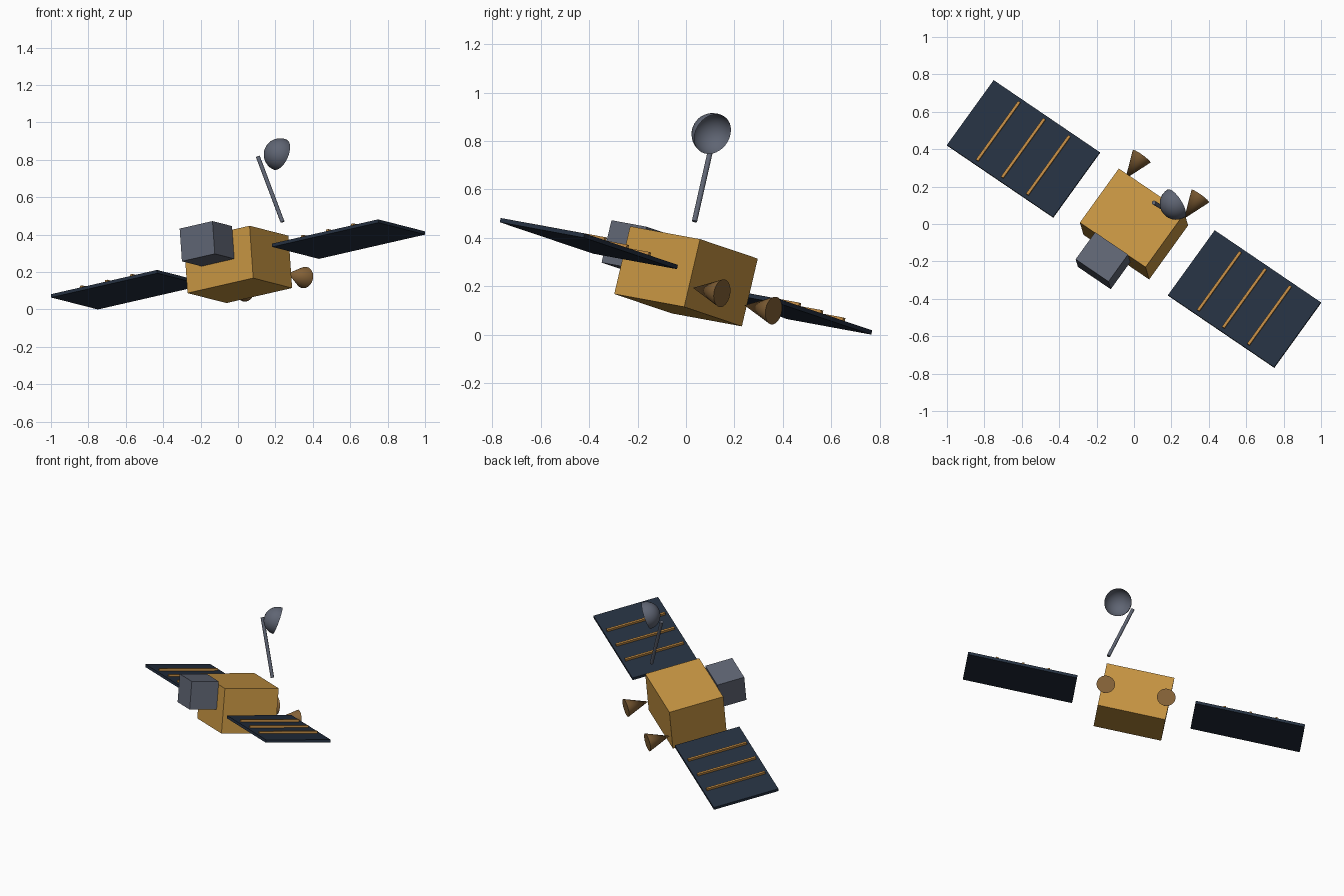
import bpy, bmesh, math
from mathutils import Matrix, Vector

if "Cube" in bpy.data.objects:
    bpy.data.objects.remove(bpy.data.objects["Cube"], do_unlink=True)


def material(name, rgb):
    m = bpy.data.materials.new(name)
    m.use_nodes = True
    colour = (*rgb, 1)
    m.diffuse_color = colour
    m.node_tree.nodes["Principled BSDF"].inputs["Base Color"].default_value = colour
    return m


GOLD = material("gold foil", (0.57, 0.30, 0.055))
NAVY = material("navy solar cell", (0.018, 0.030, 0.052))
ORANGE = material("orange strip", (0.52, 0.25, 0.055))
GREY = material("slate grey", (0.115, 0.130, 0.172))
BROWN = material("nozzle brown", (0.23, 0.12, 0.038))

# Tilted frame of the craft: along the wings, front to back, and up
U = Vector((0.813, -0.552, 0.186)).normalized()
V = Vector((0.578, 0.802, -0.148))
V = (V - U * V.dot(U)).normalized()
CRAFT = Matrix((U, V, U.cross(V))).transposed().to_4x4()
CRAFT.translation = (0, 0, 0.241)


def finish(name, bm, mat, matrix, smooth=False):
    mesh = bpy.data.meshes.new(name)
    bm.to_mesh(mesh)
    bm.free()
    mesh.materials.append(mat)
    ob = bpy.data.objects.new(name, mesh)
    bpy.context.collection.objects.link(ob)
    ob.matrix_world = matrix
    if smooth:
        bpy.ops.object.select_all(action="DESELECT")
        ob.select_set(True)
        bpy.context.view_layer.objects.active = ob
        bpy.ops.object.shade_smooth_by_angle(angle=math.radians(40))
    return ob


def box(name, centre, size, mat):
    bm = bmesh.new()
    bmesh.ops.create_cube(bm, size=1, matrix=Matrix.Translation(centre) @ Matrix.Diagonal((*size, 1)))
    finish(name, bm, mat, CRAFT)


def cone(name, start, end, r1, r2, mat, frame, sides):
    """Cone or cylinder running between two points of a frame."""
    a, b = Vector(start), Vector(end)
    bm = bmesh.new()
    bmesh.ops.create_cone(bm, cap_ends=True, segments=sides, radius1=r1, radius2=r2, depth=(b - a).length)
    turn = (b - a).to_track_quat("Z", "Y").to_matrix().to_4x4()
    finish(name, bm, mat, frame @ Matrix.Translation((a + b) / 2) @ turn, True)


# Main body and instrument box on its front
box("body", (0, 0, 0), (0.432, 0.36, 0.288), GOLD)
box("instrument_box", (-0.006, -0.27, 0.074), (0.216, 0.18, 0.18), GREY)

# Wings with raised strips, and rear nozzles
for side, label in ((1, "left"), (-1, "right")):
    box(f"{label}_solar_panel", (side * 0.727, 0, 0), (0.698, 0.432, 0.018), NAVY)
    for i in range(3):
        box(f"{label}_strip_{i + 1}", (side * (0.562 + 0.165 * i), 0, 0.015),
            (0.015, 0.39, 0.018), ORANGE)
    cone(f"{label}_nozzle", (side * 0.193, 0.335, -0.058), (side * 0.193, 0.185, -0.058),
         0.058, 0, BROWN, CRAFT, 32)

# Antenna mast
cone("antenna_mast", (0.238, 0.035, 0.468), (0.106, 0.114, 0.818),
     0.011, 0.011, GREY, Matrix(), 16)

# Hollow half-sphere dish, open towards its aim
bm = bmesh.new()
bmesh.ops.create_uvsphere(bm, u_segments=32, v_segments=16, radius=0.0875)
upper = [v for v in bm.verts if v.co.z > 0.001]
bmesh.ops.delete(bm, geom=upper, context="VERTS")
aim = Vector((0.79, 0.50, -0.35)).to_track_quat("Z", "Y").to_matrix().to_4x4()
finish("antenna_dish", bm, GREY, Matrix.Translation((0.225, 0.11, 0.828)) @ aim, True)
